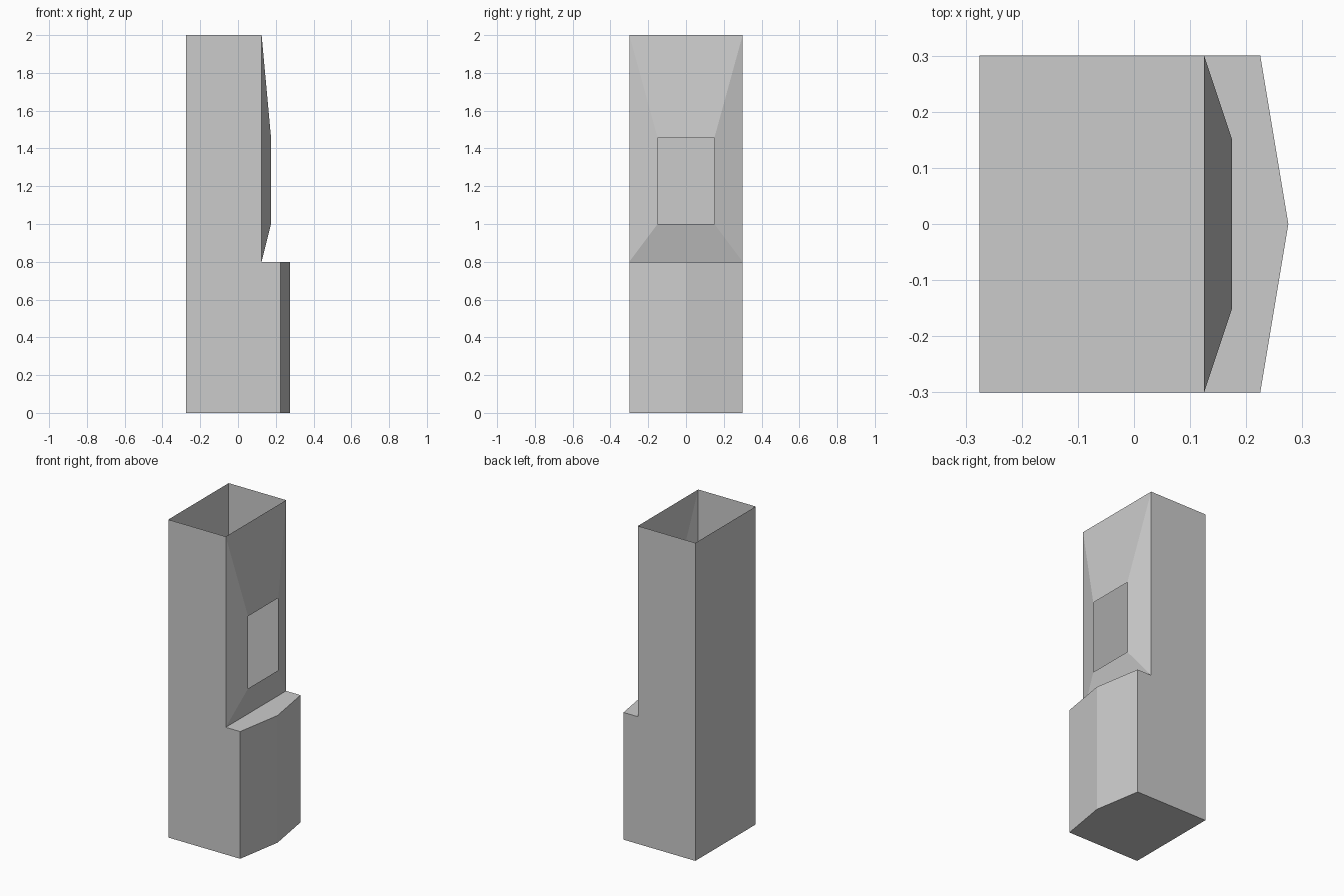
import bpy, bmesh

if "Cube" in bpy.data.objects:
    bpy.data.objects.remove(bpy.data.objects["Cube"])

BACK, FACE, EDGE, PEAK = -0.275, 0.125, 0.225, 0.275
W, H, LEDGE = 0.3, 2.0, 0.8

bm = bmesh.new()


def face(*pts):
    return bm.faces.new([bm.verts.new(p) for p in pts])


# L-shaped side walls, mirrored across y
profile = [(BACK, 0), (EDGE, 0), (EDGE, LEDGE), (FACE, LEDGE), (FACE, H), (BACK, H)]
for s in (-1, 1):
    face(*[(x, s * W, z) for x, z in profile])
    # angled hearth front, half on each side
    face((EDGE, s * W, 0), (PEAK, 0, 0), (PEAK, 0, LEDGE), (EDGE, s * W, LEDGE))

# back wall; the top of the shaft stays open
face((BACK, -W, 0), (BACK, W, 0), (BACK, W, H), (BACK, -W, H))

# base and hearth ledge
for x, z in ((BACK, 0), (FACE, LEDGE)):
    face((x, -W, z), (EDGE, -W, z), (PEAK, 0, z), (EDGE, W, z), (x, W, z))


# sloped surround leading out to the open firebox window
def rect(x, w, z0, z1):
    return [(x, -w, z0), (x, w, z0), (x, w, z1), (x, -w, z1)]


outer = rect(FACE, W, LEDGE, H)
inner = rect(0.175, 0.15, 1.0, 1.455)
for i in range(4):
    j = (i + 1) % 4
    face(outer[i], outer[j], inner[j], inner[i])

# weld the shell and turn it outward
bmesh.ops.remove_doubles(bm, verts=bm.verts, dist=1e-5)
bmesh.ops.recalc_face_normals(bm, faces=bm.faces)
back = min(bm.faces, key=lambda f: f.calc_center_median().x)
if back.normal.x > 0:
    bmesh.ops.reverse_faces(bm, faces=bm.faces)

mesh = bpy.data.meshes.new("fireplace_shell")
bm.to_mesh(mesh)
bm.free()
bpy.context.collection.objects.link(bpy.data.objects.new("fireplace_shell", mesh))
